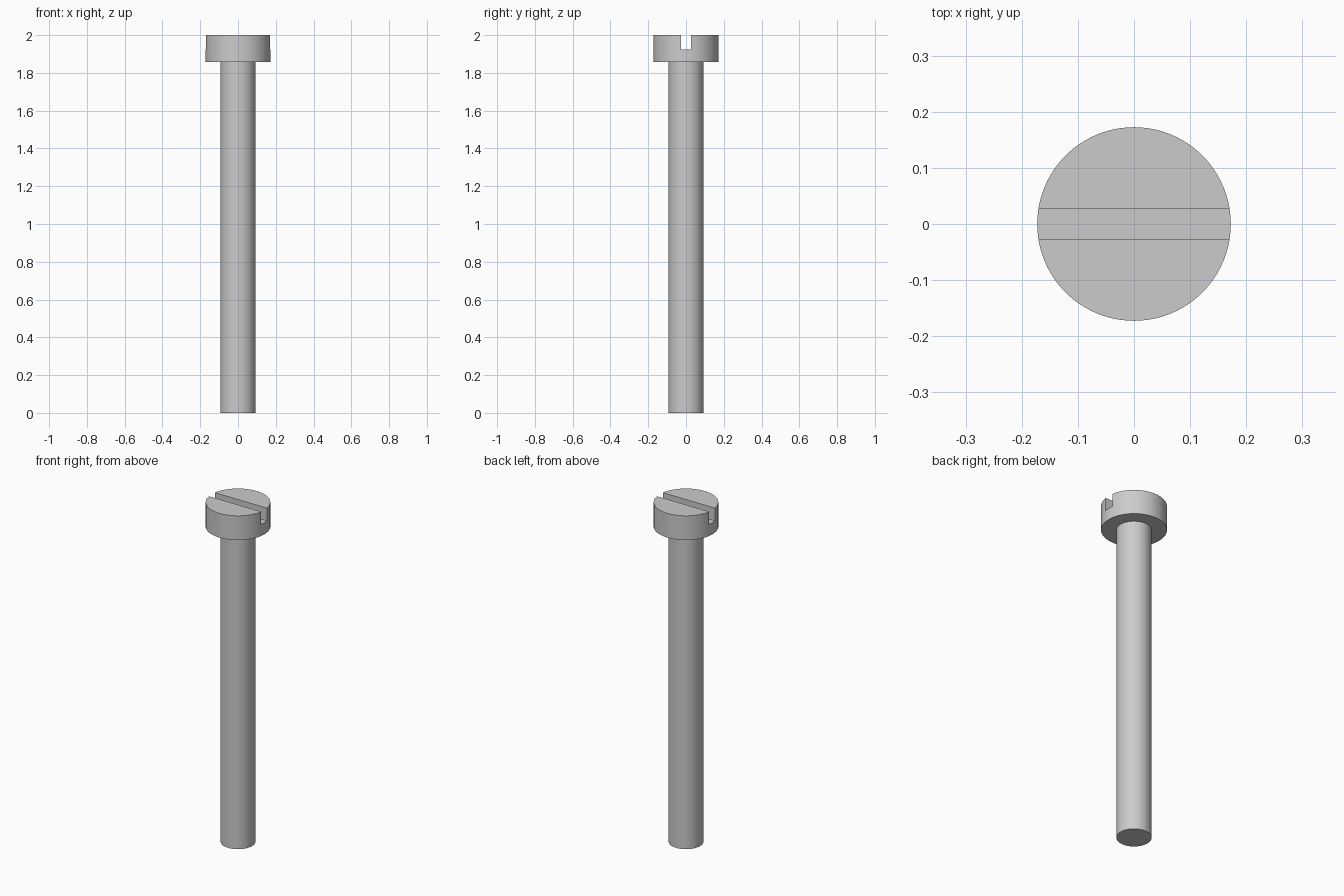
import bpy
import math

cube = bpy.data.objects.get("Cube")
if cube:
    bpy.data.objects.remove(cube, do_unlink=True)

TOP = 2.0
HEAD_BASE = 1.857
SLOT_FLOOR = 1.925
HEAD_RADIUS = 0.1725
SHAFT_RADIUS = 0.0925
SLOT_WIDTH = 0.055

# Plain steel grey
steel = bpy.data.materials.new("steel_grey")
steel.use_nodes = True
colour = (0.6, 0.6, 0.6, 1.0)
steel.diffuse_color = colour
steel.node_tree.nodes["Principled BSDF"].inputs["Base Color"].default_value = colour


def cylinder(name, radius, bottom, top):
    bpy.ops.mesh.primitive_cylinder_add(
        vertices=96, radius=radius, depth=top - bottom,
        location=(0, 0, (bottom + top) / 2))
    obj = bpy.context.object
    obj.name = name
    obj.data.materials.append(steel)
    return obj


def smooth(obj):
    bpy.ops.object.select_all(action="DESELECT")
    obj.select_set(True)
    bpy.context.view_layer.objects.active = obj
    bpy.ops.object.shade_smooth_by_angle(angle=math.radians(30))


# Shaft and cheese head
shaft = cylinder("shaft", SHAFT_RADIUS, 0, HEAD_BASE)
head = cylinder("slotted_head", HEAD_RADIUS, HEAD_BASE, TOP)

# Driver slot running across the head from side to side
slot_height = 2 * (TOP - SLOT_FLOOR)
bpy.ops.mesh.primitive_cube_add(size=1, location=(0, 0, SLOT_FLOOR + slot_height / 2))
cutter = bpy.context.object
cutter.name = "slot_cutter"
cutter.scale = (1, SLOT_WIDTH, slot_height)
cutter.hide_render = True
cutter.data.materials.append(steel)

slot = head.modifiers.new("slot", "BOOLEAN")
slot.operation = "DIFFERENCE"
slot.solver = "EXACT"
slot.object = cutter
bpy.ops.object.select_all(action="DESELECT")
head.select_set(True)
bpy.context.view_layer.objects.active = head
bpy.ops.object.modifier_apply(modifier=slot.name)
bpy.data.objects.remove(cutter, do_unlink=True)

# Round sides smooth, rims and slot edges sharp
for part in (shaft, head):
    smooth(part)
